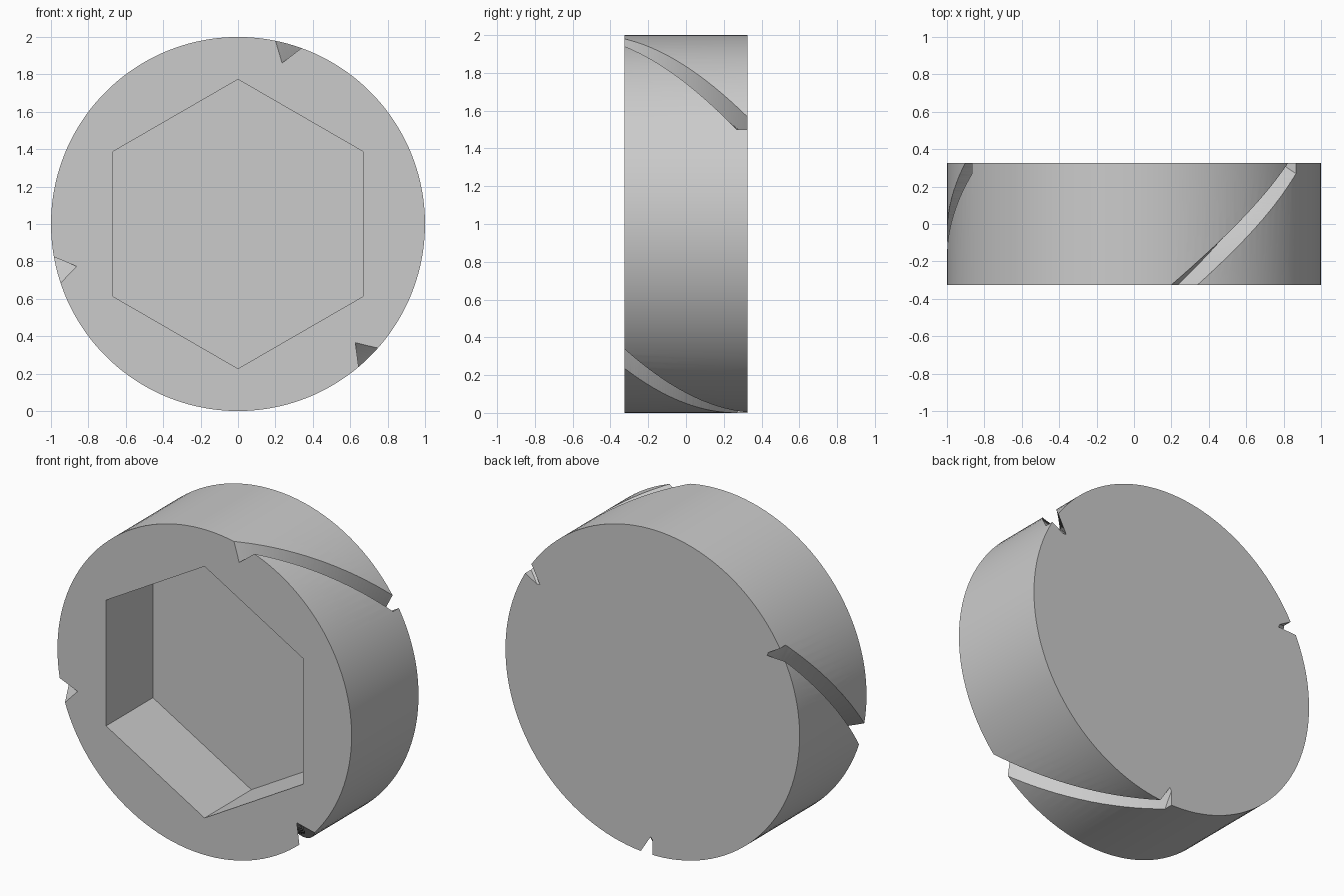
import bpy, bmesh, math
from mathutils import Vector

HALF = 0.325      # half thickness
TWIST = 67.5      # groove rotation, degrees per unit of thickness

cube = bpy.data.objects.get("Cube")
if cube:
    bpy.data.objects.remove(cube, do_unlink=True)


def polar(radius, degrees, y):
    a = math.radians(degrees)
    return Vector((radius * math.cos(a), y, 1 + radius * math.sin(a)))


def polygon(radius, sides, start, y):
    return [polar(radius, start + 360 * i / sides, y) for i in range(sides)]


def loft(bm, rings):
    """Closed solid through a row of matching rings."""
    loops = [[bm.verts.new(p) for p in ring] for ring in rings]
    n = len(loops[0])
    for a, b in zip(loops, loops[1:]):
        for i in range(n):
            j = (i + 1) % n
            bm.faces.new((a[i], a[j], b[j], b[i]))
    bm.faces.new(loops[0])
    bm.faces.new(loops[-1])


def make_object(name, bm):
    bmesh.ops.recalc_face_normals(bm, faces=bm.faces)
    mesh = bpy.data.meshes.new(name)
    bm.to_mesh(mesh)
    bm.free()
    obj = bpy.data.objects.new(name, mesh)
    bpy.context.collection.objects.link(obj)
    return obj


def groove_ring(offset, y):
    """V-shaped section, its open side reaching past the rim."""
    turn = offset - TWIST * (y + HALF)
    tip = polar(0.892, 74.7 + turn, y)
    edges = [polar(1, a + turn, y) for a in (78.5, 70.1)]
    return [tip] + [tip + (e - tip) * 1.5 for e in edges]


def groove_cutter(offset):
    bm = bmesh.new()
    steps, reach = 48, HALF + 0.02
    loft(bm, [groove_ring(offset, -reach + 2 * reach * i / steps)
              for i in range(steps + 1)])
    # flat radial wall where the groove stops
    a = math.radians(30 + offset)
    bmesh.ops.bisect_plane(bm, geom=bm.verts[:] + bm.edges[:] + bm.faces[:],
                           plane_co=(0, 0, 1),
                           plane_no=(-math.sin(a), 0, math.cos(a)),
                           clear_inner=True)
    bmesh.ops.holes_fill(bm, edges=bm.edges[:], sides=0)
    bmesh.ops.triangulate(bm, faces=bm.faces[:])
    return make_object("groove_cutter", bm)


# round body
bm = bmesh.new()
loft(bm, [polygon(1, 128, 360 / 256, y) for y in (-HALF, HALF)])
body = make_object("grooved_disc", bm)

# hexagonal pocket in the front
bm = bmesh.new()
loft(bm, [polygon(0.773, 6, 90, y) for y in (-HALF - 0.1, 0.13)])
cutters = [make_object("pocket_cutter", bm)]

# three helical grooves
cutters += [groove_cutter(offset) for offset in (0, 120, 240)]

for cutter in cutters:
    cutter.hide_render = True
    mod = body.modifiers.new(cutter.name, 'BOOLEAN')
    mod.operation = 'DIFFERENCE'
    mod.solver = 'EXACT'
    mod.object = cutter

# keep the cut result and drop the cutters
graph = bpy.context.evaluated_depsgraph_get()
result = bpy.data.meshes.new_from_object(body.evaluated_get(graph))
body.modifiers.clear()
body.data = result
for cutter in cutters:
    bpy.data.objects.remove(cutter, do_unlink=True)

# single grey
grey = bpy.data.materials.new("light_grey")
grey.use_nodes = True
colour = (0.6, 0.6, 0.6, 1)
grey.diffuse_color = colour
grey.node_tree.nodes["Principled BSDF"].inputs["Base Color"].default_value = colour
body.data.materials.clear()
body.data.materials.append(grey)

bpy.ops.object.select_all(action='DESELECT')
body.select_set(True)
bpy.context.view_layer.objects.active = body
bpy.ops.object.shade_smooth_by_angle(angle=math.radians(30))
